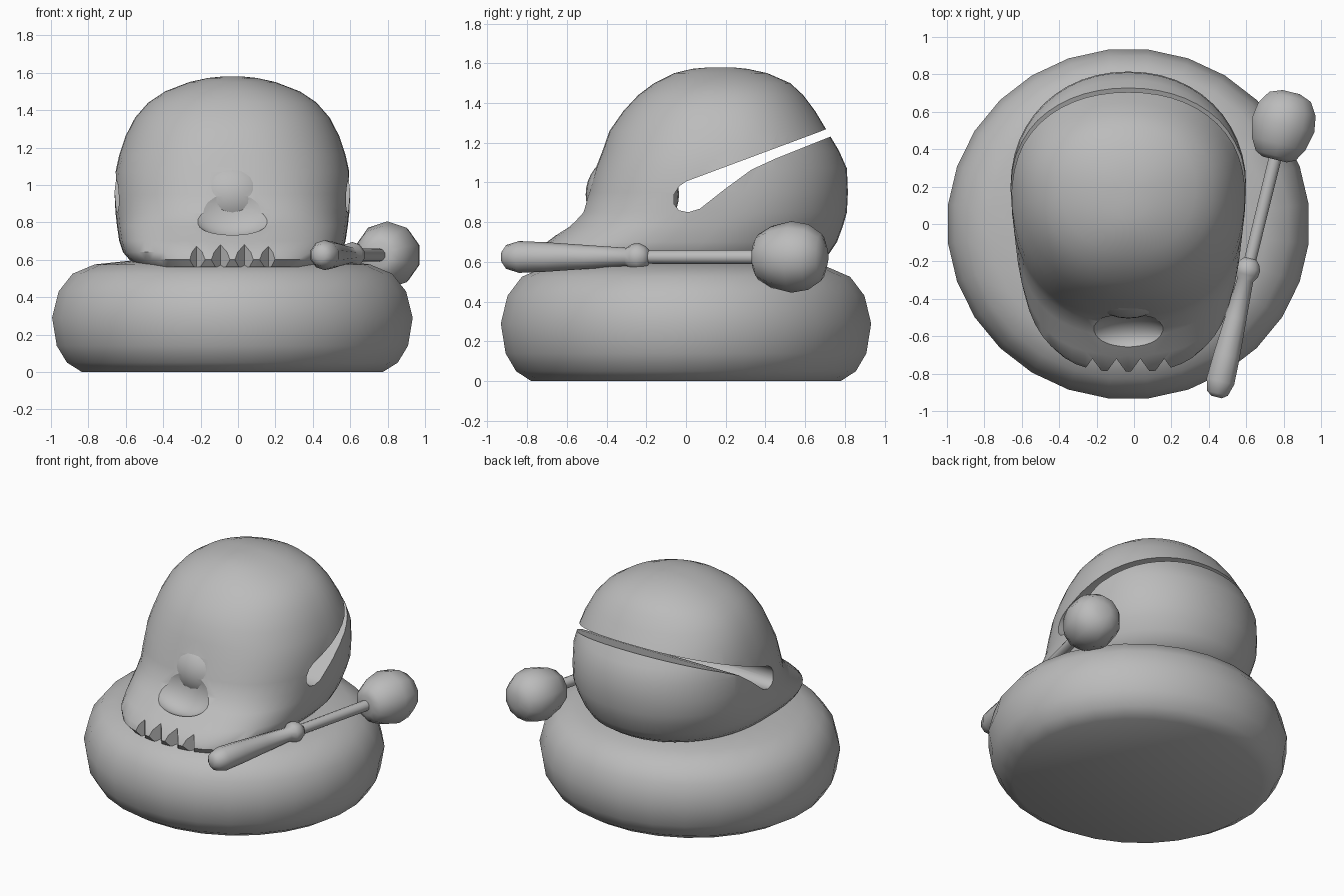
import bpy, bmesh, math
from mathutils import Vector, Matrix

if "Cube" in bpy.data.objects:
    bpy.data.objects.remove(bpy.data.objects["Cube"])

CX = -0.03  # centre line of the drum and cushion
grey = bpy.data.materials.new("plain grey")
grey.diffuse_color = (0.5, 0.5, 0.5, 1)
grey.use_nodes = True
grey.node_tree.nodes["Principled BSDF"].inputs["Base Color"].default_value = grey.diffuse_color


def make_object(name, bm, angle=40):
    bmesh.ops.recalc_face_normals(bm, faces=bm.faces)
    mesh = bpy.data.meshes.new(name)
    bm.to_mesh(mesh)
    bm.free()
    obj = bpy.data.objects.new(name, mesh)
    bpy.context.collection.objects.link(obj)
    mesh.materials.append(grey)
    smooth(obj, angle)
    return obj


def smooth(obj, angle):
    bpy.ops.object.select_all(action='DESELECT')
    obj.select_set(True)
    bpy.context.view_layer.objects.active = obj
    bpy.ops.object.shade_smooth_by_angle(angle=math.radians(angle))


def loft(rings):
    """Skin a stack of closed rings and cap both ends."""
    bm = bmesh.new()
    rows = [[bm.verts.new(p) for p in ring] for ring in rings]
    n = len(rows[0])
    for a, b in zip(rows, rows[1:]):
        for i in range(n):
            j = (i + 1) % n
            bm.faces.new((a[i], a[j], b[j], b[i]))
    bm.faces.new(rows[0][::-1])
    bm.faces.new(rows[-1])
    return bm


def lathe(profile, sides, sx=1.0, sy=1.0):
    turn = [2 * math.pi * (i + 0.5) / sides for i in range(sides)]
    return loft([[(r * sx * math.cos(t), r * sy * math.sin(t), z) for t in turn]
                 for r, z in profile])


def prism(points, direction):
    """Extrude a flat outline along a direction."""
    d = Vector(direction)
    return loft([points, [Vector(p) + d for p in points]])


def ball(centre, radii):
    bm = bmesh.new()
    bmesh.ops.create_uvsphere(bm, u_segments=32, v_segments=20, radius=1,
                              matrix=Matrix.Translation(centre) @ Matrix.Diagonal((*radii, 1)))
    return bm


def combine(target, bm, operation):
    tool = make_object("cutter", bm)
    tool.hide_render = True
    mod = target.modifiers.new("cut", 'BOOLEAN')
    mod.operation, mod.object, mod.solver = operation, tool, 'EXACT'
    bpy.context.view_layer.objects.active = target
    bpy.ops.object.modifier_apply(modifier=mod.name)
    bpy.data.objects.remove(tool)


# Cushion: squashed round pad with a flat base
cushion = lathe([(0.81, 0), (0.89, 0.05), (0.945, 0.14), (0.97, 0.29), (0.935, 0.43),
                 (0.86, 0.525), (0.74, 0.575), (0.55, 0.595), (0.2, 0.58)], 28, 1.0, 0.967)
bmesh.ops.translate(cushion, vec=(CX, 0, 0), verts=cushion.verts)
make_object("cushion", cushion)


# Drum body: stacked rings of height, front y, back y, half width, front squareness
def body_ring(z, front, back, half, power, steps=48):
    ring = []
    yc = min(0.2, (front + back) / 2 + 0.06)
    for i in range(steps):
        t = 2 * math.pi * i / steps
        c, s = math.cos(t), math.sin(t)
        e = 2 / (power if s < 0 else 2.1)
        x = half * math.copysign(abs(c) ** e, c)
        y = yc + (back - yc if s > 0 else yc - front) * math.copysign(abs(s) ** e, s)
        ring.append((CX + x, y, z))
    return ring


levels = [(0.56, -0.76, 0.55, 0.50, 2.9), (0.60, -0.79, 0.66, 0.55, 2.9),
          (0.64, -0.77, 0.72, 0.585, 2.9), (0.70, -0.70, 0.76, 0.605, 2.8),
          (0.78, -0.595, 0.79, 0.617, 2.7), (0.85, -0.525, 0.81, 0.625, 2.6),
          (0.95, -0.49, 0.815, 0.63, 2.5), (1.07, -0.455, 0.81, 0.625, 2.4),
          (1.16, -0.42, 0.77, 0.605, 2.3), (1.26, -0.385, 0.71, 0.572, 2.2),
          (1.36, -0.315, 0.65, 0.52, 2.2), (1.44, -0.24, 0.59, 0.45, 2.2),
          (1.50, -0.16, 0.525, 0.36, 2.1), (1.55, -0.06, 0.41, 0.23, 2.1),
          (1.572, 0.03, 0.31, 0.13, 2.0), (1.58, 0.12, 0.23, 0.05, 2.0)]
body = make_object("drum_body", loft([body_ring(*lv) for lv in levels]))

# Sound slot: keyhole cut across the whole width, open at the back
slot = [(0.95, 1.372), (0.68, 1.258), (0.0, 1.005), (-0.035, 0.98), (-0.06, 0.94),
        (-0.06, 0.89), (-0.035, 0.86), (0.01, 0.85), (0.07, 0.868), (0.2, 0.97),
        (0.33, 1.065), (0.45, 1.12), (0.72, 1.228), (0.95, 1.322)]
combine(body, prism([(-1, y, z) for y, z in slot], (2, 0, 0)), 'DIFFERENCE')

# Hollow in the front with a rounded snout inside it
combine(body, ball((CX, -0.61, 0.90), (0.25, 0.13, 0.18)), 'DIFFERENCE')
combine(body, ball((CX, -0.27, 0.94), (0.26, 0.235, 0.22)), 'UNION')

# Toothed front lip
for i in range(4):
    x = CX + (i - 1.5) * 0.128
    notch = [(x - 0.095, -0.85, 0.5), (x + 0.095, -0.85, 0.5), (x, -0.72, 0.5)]
    combine(body, prism(notch, (0, 0, 0.3)), 'DIFFERENCE')
smooth(body, 40)

# Mallet: parts turned around one slanted axis
tilt = math.atan(0.245)
place = (Matrix.Translation((0.668, 0, 0.625)) @ Matrix.Rotation(-tilt, 4, 'Z')
         @ Matrix.Rotation(-math.pi / 2, 4, 'X'))


def turned(name, profile, sides):
    bm = lathe([(r, y / math.cos(tilt)) for r, y in profile], sides)
    bmesh.ops.transform(bm, matrix=place, verts=bm.verts)
    make_object(name, bm, 50)


turned("mallet_handle", [(0.03, -0.925), (0.06, -0.905), (0.08, -0.84), (0.074, -0.7),
                         (0.06, -0.5), (0.046, -0.3), (0.066, -0.27), (0.07, -0.235),
                         (0.055, -0.205), (0.034, -0.185)], 10)
turned("mallet_shaft", [(0.034, -0.2), (0.036, 0.4)], 10)
turned("mallet_head", [(0.07, 0.345), (0.115, 0.365), (0.155, 0.43), (0.18, 0.53),
                       (0.165, 0.615), (0.12, 0.68), (0.05, 0.705)], 10)
